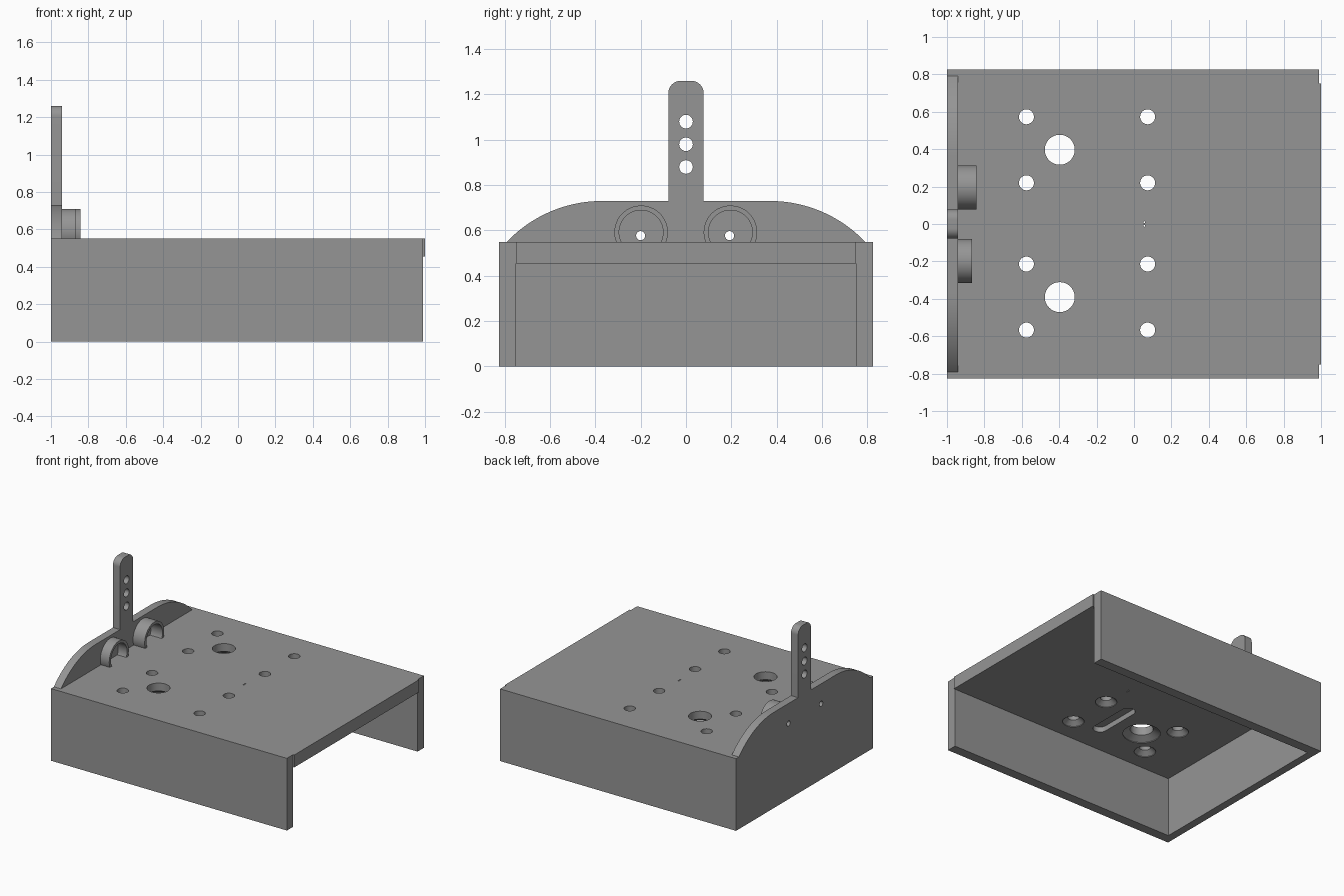
import bpy, bmesh, math

if "Cube" in bpy.data.objects:
    bpy.data.objects.remove(bpy.data.objects["Cube"])

grey = bpy.data.materials.new("plain grey")
grey.diffuse_color = (0.3, 0.3, 0.3, 1)
grey.use_nodes = True
grey.node_tree.nodes["Principled BSDF"].inputs["Base Color"].default_value = grey.diffuse_color


def finish(name, bm):
    bmesh.ops.recalc_face_normals(bm, faces=bm.faces)
    me = bpy.data.meshes.new(name)
    bm.to_mesh(me)
    bm.free()
    me.materials.append(grey)
    ob = bpy.data.objects.new(name, me)
    bpy.context.collection.objects.link(ob)
    return ob


def prism(bm, pts, direction):
    """Extrude a closed outline of 3D points along a direction."""
    face = bm.faces.new([bm.verts.new(p) for p in pts])
    res = bmesh.ops.extrude_face_region(bm, geom=[face])
    moved = [g for g in res["geom"] if isinstance(g, bmesh.types.BMVert)]
    bmesh.ops.translate(bm, verts=moved, vec=direction)


def box(name, x0, x1, y0, y1, z0, z1):
    bm = bmesh.new()
    prism(bm, [(x0, y0, z0), (x1, y0, z0), (x1, y1, z0), (x0, y1, z0)], (0, 0, z1 - z0))
    return finish(name, bm)


def arc(cx, cy, r, a0, a1, n):
    return [(cx + r * math.cos(a0 + (a1 - a0) * i / n),
             cy + r * math.sin(a0 + (a1 - a0) * i / n)) for i in range(n + 1)]


def lathe(bm, x, y, profile, n=40):
    """Closed turned solid around a vertical axis, from (radius, z) pairs."""
    rings = [[bm.verts.new((x + r * math.cos(2 * math.pi * i / n),
                            y + r * math.sin(2 * math.pi * i / n), z))
              for i in range(n)] for r, z in profile]
    for a, b in zip(rings, rings[1:]):
        for i in range(n):
            j = (i + 1) % n
            bm.faces.new((a[i], a[j], b[j], b[i]))
    bm.faces.new(rings[0])
    bm.faces.new(rings[-1])


def cut(target, bm):
    cutter = finish("cutter", bm)
    mod = target.modifiers.new("holes", 'BOOLEAN')
    mod.operation = 'DIFFERENCE'
    mod.solver = 'EXACT'
    mod.object = cutter
    dg = bpy.context.evaluated_depsgraph_get()
    me = bpy.data.meshes.new_from_object(target.evaluated_get(dg))
    target.modifiers.clear()
    target.data = me
    bpy.data.objects.remove(cutter)


def smooth(ob):
    bpy.ops.object.select_all(action='DESELECT')
    ob.select_set(True)
    bpy.context.view_layer.objects.active = ob
    bpy.ops.object.shade_smooth_by_angle(angle=math.radians(30))


TOP, UNDER, WALL = 0.55, 0.455, -0.94

# side walls
for name, s in (("front_wall", -1), ("rear_wall", 1)):
    y0, y1 = sorted((0.75 * s, 0.825 * s))
    box(name, WALL, 0.99, y0, y1, 0, TOP)

# top plate with countersunk holes, blind slots underneath and two pin pricks
plate = box("top_plate", WALL, 1.0, -0.75, 0.75, UNDER, TOP)
bm = bmesh.new()
for s in (-1, 1):
    for x in (-0.575, 0.073):
        for y in (0.217, 0.57):
            lathe(bm, x, y * s + 0.003, [(0.075, 0.43), (0.075, 0.46), (0.04, 0.49), (0.04, 0.6)])
    lathe(bm, -0.397, 0.394 * s + 0.003, [(0.13, 0.43), (0.13, 0.46), (0.08, 0.49), (0.08, 0.6)], 56)
    lathe(bm, 0.055, 0.01 * s, [(0.005, 0.43), (0.005, 0.6)], 12)
    outline = (arc(-0.13, 0.37 * s + 0.15, 0.05, 0, math.pi, 16)
               + arc(-0.13, 0.37 * s - 0.15, 0.05, math.pi, 2 * math.pi, 16))
    prism(bm, [(x, y, 0.43) for x, y in outline], (0, 0, 0.065))
cut(plate, bm)
smooth(plate)

# end wall with arched crest and upright post, as one mirrored outline
half = [(0.825, 0), (0.825, TOP), (0.79, TOP)]
half += arc(0.37, 0.15, 0.58, math.asin(0.4 / 0.58), math.pi / 2, 24)
half += [(0.078, 0.73)] + arc(0.023, 1.205, 0.055, 0, math.pi / 2, 12)
outline = half + [(-y, z) for y, z in reversed(half)]
bm = bmesh.new()
prism(bm, [(-1, y, z) for y, z in outline], (0.06, 0, 0))
end = finish("end_wall_with_post", bm)
bm = bmesh.new()
holes = [(0, 0.88, 0.03), (0, 0.98, 0.03), (0, 1.08, 0.03), (-0.2, 0.577, 0.02), (0.192, 0.577, 0.02)]
for y, z, r in holes:
    prism(bm, [(-1.1, a, b) for a, b in arc(y, z, r, 0, 2 * math.pi, 32)[:-1]], (0.3, 0, 0))
cut(end, bm)
smooth(end)

# half-round collars standing on the plate
for name, yc, x1 in (("front_collar", -0.198, -0.865), ("rear_collar", 0.196, -0.842)):
    zc, ro, ri = 0.592, 0.118, 0.097
    ao, ai = math.asin((zc - TOP) / ro), math.asin((zc - TOP) / ri)
    ring = arc(yc, zc, ro, -ao, math.pi + ao, 40) + arc(yc, zc, ri, math.pi + ai, -ai, 40)
    bm = bmesh.new()
    prism(bm, [(WALL, y, z) for y, z in ring], (x1 - WALL, 0, 0))
    smooth(finish(name, bm))
